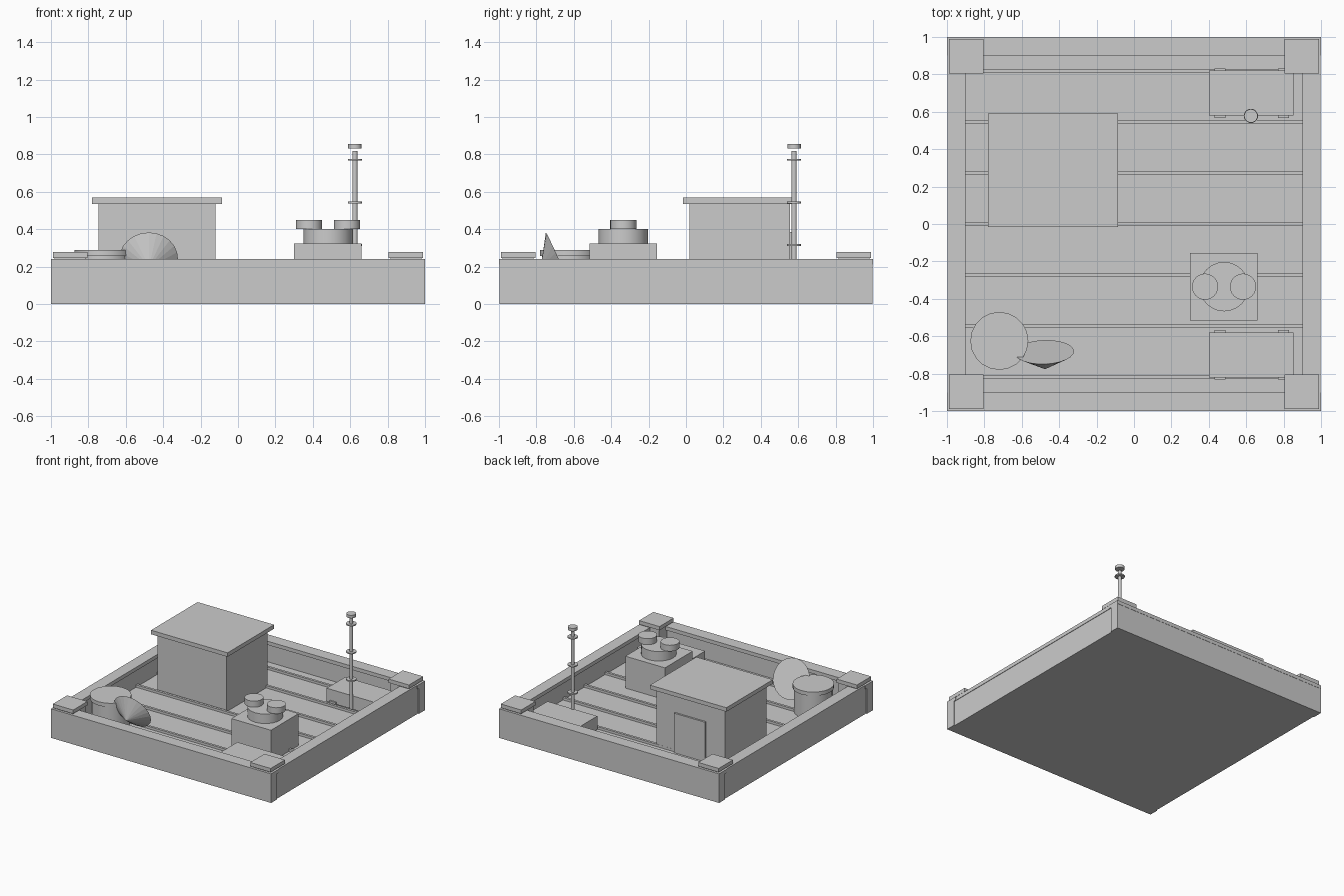
import bpy
from math import radians, cos, sin
from mathutils import Vector

cube = bpy.data.objects.get("Cube")
if cube:
    bpy.data.objects.remove(cube, do_unlink=True)

GREY = (0.6, 0.6, 0.6, 1)
mat = bpy.data.materials.new("plain grey")
mat.use_nodes = True
mat.diffuse_color = GREY
bsdf = next(n for n in mat.node_tree.nodes if n.type == 'BSDF_PRINCIPLED')
bsdf.inputs["Base Color"].default_value = GREY

FLOOR = 0.06


def finish(name):
    ob = bpy.context.object
    ob.name = name
    ob.data.materials.clear()
    ob.data.materials.append(mat)
    return ob


def box(name, x0, x1, y0, y1, z0, z1):
    """Block between two corners."""
    bpy.ops.mesh.primitive_cube_add(size=1)
    ob = finish(name)
    mid = Vector((x0 + x1, y0 + y1, z0 + z1)) / 2
    size = (x1 - x0, y1 - y0, z1 - z0)
    for v in ob.data.vertices:
        v.co = Vector(c * s for c, s in zip(v.co, size)) + mid


def cylinder(name, x, y, z0, z1, r, sides=24):
    bpy.ops.mesh.primitive_cylinder_add(vertices=sides, radius=r, depth=z1 - z0,
                                        location=(x, y, (z0 + z1) / 2))
    finish(name)
    bpy.ops.object.shade_smooth_by_angle(angle=radians(40))


# Floor with raised battens
box("floor", -0.92, 0.92, -0.92, 0.92, 0, FLOOR)
for i in range(-3, 4):
    y = i * 0.273
    box("floor_batten", -0.92, 0.92, y - 0.01, y + 0.01, FLOOR, FLOOR + 0.02)

# Parapet walls and their copings, the side walls set in slightly
for s in (-1, 1):
    box("end_wall", -1, 1, *sorted((s * 0.92, s * 0.998)), 0, 0.21)
    box("side_wall", *sorted((s * 0.92, s * 0.992)), -0.92, 0.92, 0, 0.21)
    box("end_coping", -1, 1, *sorted((s * 0.9, s)), 0.21, 0.24)
    box("side_coping", *sorted((s * 0.9, s * 0.996)), -0.9, 0.9, 0.21, 0.24)

# Corner posts with square caps
for sx in (-1, 1):
    for sy in (-1, 1):
        for part, a, b, z0, z1 in (("corner_post", 0.815, 0.98, FLOOR, 0.247),
                                   ("corner_cap", 0.805, 0.99, 0.247, 0.278)):
            box(part, *sorted((sx * a, sx * b)), *sorted((sy * a, sy * b)), z0, z1)

# Shed with overhanging roof and rear door
box("shed_walls", -0.745, -0.12, 0.02, 0.555, FLOOR, 0.535)
box("shed_roof", -0.78, -0.085, -0.015, 0.59, 0.535, 0.568)
box("shed_door", -0.57, -0.29, 0.555, 0.57, FLOOR, 0.385)

# Ventilation unit with drum and two outlets
box("vent_base", 0.3, 0.66, -0.515, -0.155, FLOOR, 0.322)
cylinder("vent_drum", 0.482, -0.335, 0.322, 0.4, 0.132)
for x in (0.38, 0.583):
    cylinder("vent_outlet", x, -0.335, 0.4, 0.45, 0.07)

# Low benches with feet
for s in (-1, 1):
    box("bench", 0.4, 0.853, *sorted((s * 0.58, s * 0.82)), FLOOR + 0.01, 0.18)
    for x in (0.43, 0.77):
        box("bench_foot", x, x + 0.058, *sorted((s * 0.568, s * 0.832)), FLOOR, FLOOR + 0.03)

# Lidded tank
cylinder("tank_body", -0.72, -0.625, FLOOR, 0.257, 0.145, 20)
cylinder("tank_lid", -0.72, -0.625, 0.257, 0.288, 0.155, 20)

# Shallow faceted dish, tilted up and facing the back
tilt, depth = radians(24), 0.1
normal = Vector((0, cos(tilt), sin(tilt)))
bpy.ops.mesh.primitive_cone_add(vertices=24, radius1=0.158, radius2=0, depth=depth,
                                location=Vector((-0.477, -0.685, 0.238)) - normal * depth / 2,
                                rotation=(radians(90) + tilt, 0, radians(2)))
finish("dish")

# Aerial mast with rings and a top disc
cylinder("aerial_mast", 0.625, 0.578, FLOOR, 0.818, 0.014, 16)
for z in (0.31, 0.537, 0.766):
    cylinder("aerial_ring", 0.625, 0.578, z, z + 0.01, 0.038)
cylinder("aerial_top", 0.625, 0.578, 0.832, 0.856, 0.036)
